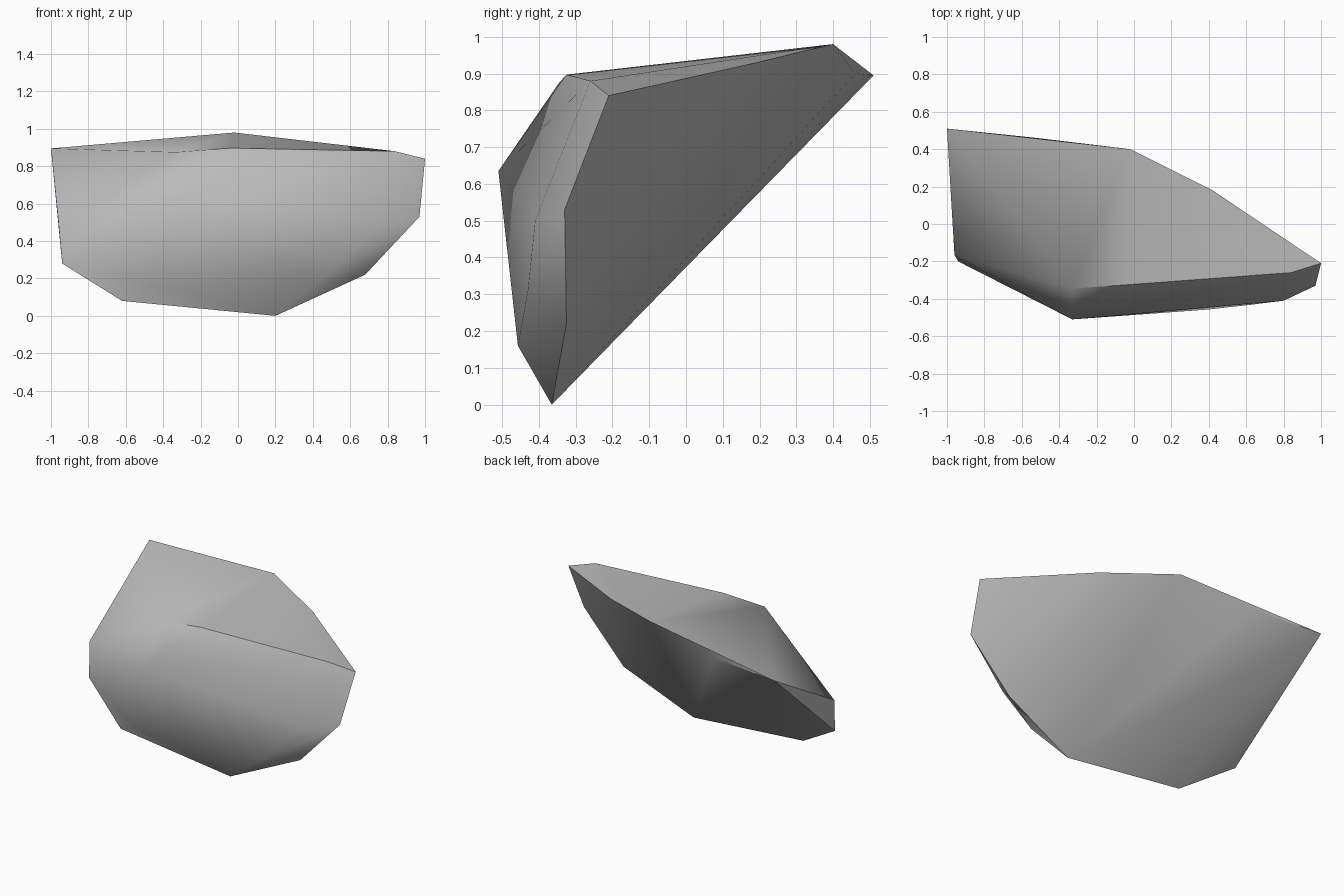
import bpy, bmesh, math

old = bpy.data.objects.get("Cube")
if old:
    bpy.data.objects.remove(old)

# Corners of the chipped boulder, grouped by region
top_rim = [(-1, .51, .895), (-.52, .46, .9), (-.02, .4, .98), (.42, .18, .927),
           (1, -.21, .84), (.84, -.26, .88), (-.04, -.325, .897), (-.33, -.345, .875)]
front_ridge = [(-.33, -.51, .635), (.8, -.41, .5), (.64, -.43, .31),
               (.4, -.457, .16), (-.43, -.43, .165)]
lower_rim = [(.97, -.33, .53), (.68, -.325, .22), (.2, -.365, 0),
             (-.62, -.33, .08), (-.94, -.2, .28), (-.96, -.165, .5)]

# Wrap the corners in a closed faceted skin
bm = bmesh.new()
for corner in top_rim + front_ridge + lower_rim:
    bm.verts.new(corner)
bmesh.ops.convex_hull(bm, input=bm.verts[:])
bmesh.ops.recalc_face_normals(bm, faces=bm.faces[:])
mesh = bpy.data.meshes.new("boulder")
bm.to_mesh(mesh)
bm.free()
boulder = bpy.data.objects.new("boulder", mesh)
bpy.context.collection.objects.link(boulder)

# Plain stone colour
stone = bpy.data.materials.new("stone grey")
stone.use_nodes = True
grey = (.5, .5, .5, 1)
stone.diffuse_color = grey
stone.node_tree.nodes["Principled BSDF"].inputs["Base Color"].default_value = grey
mesh.materials.append(stone)

# Soft shading across shallow facets, crisp along the main breaks
bpy.ops.object.select_all(action="DESELECT")
boulder.select_set(True)
bpy.context.view_layer.objects.active = boulder
bpy.ops.object.shade_smooth_by_angle(angle=math.radians(42))
